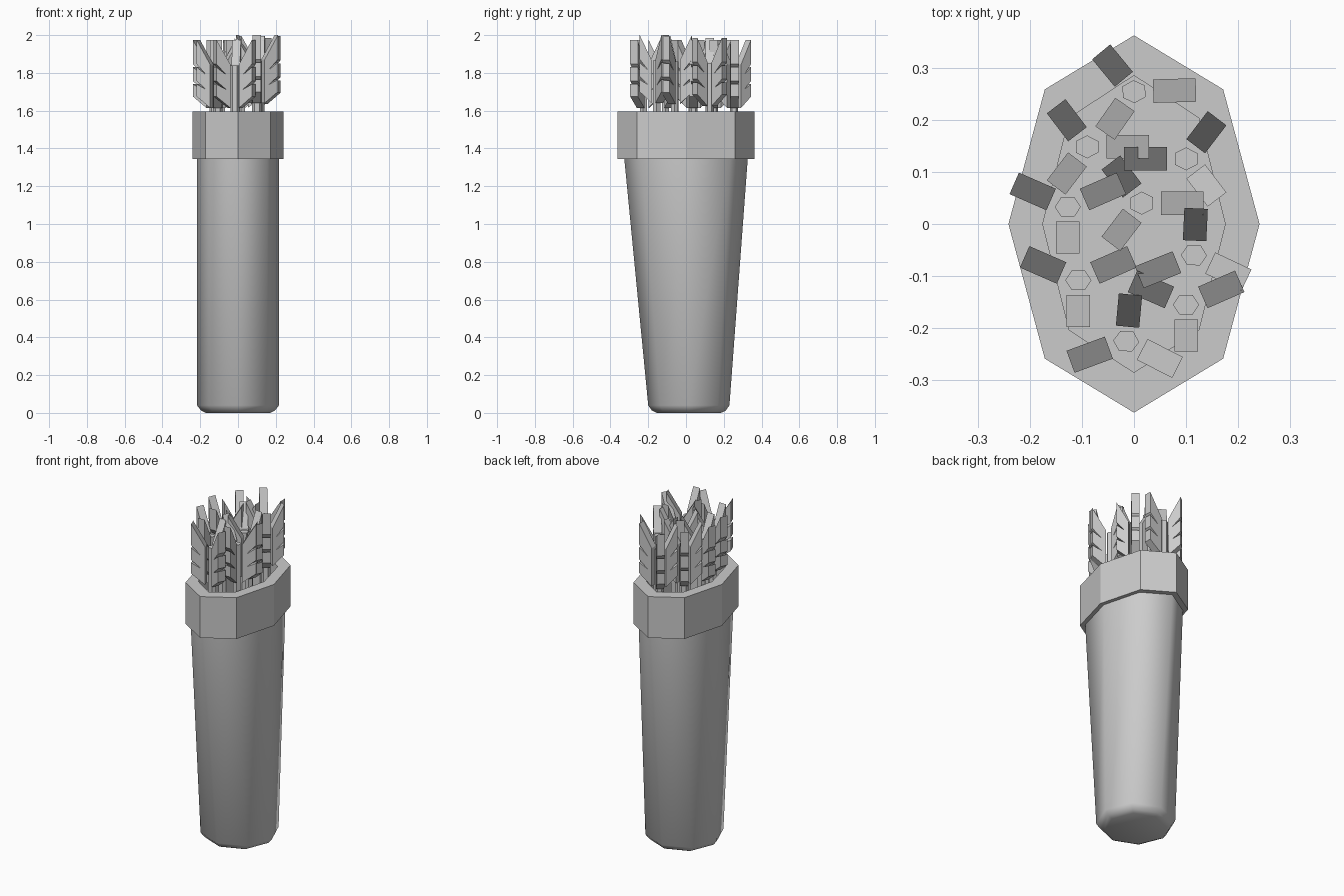
import bpy, bmesh, math
from mathutils import Vector

if "Cube" in bpy.data.objects:
    bpy.data.objects.remove(bpy.data.objects["Cube"])

grey = bpy.data.materials.new("plain_grey")
grey.diffuse_color = (0.6, 0.6, 0.6, 1)
grey.use_nodes = True
grey.node_tree.nodes["Principled BSDF"].inputs["Base Color"].default_value = grey.diffuse_color


def finish(bm, name, smooth=None):
    bmesh.ops.recalc_face_normals(bm, faces=bm.faces)
    mesh = bpy.data.meshes.new(name)
    bm.to_mesh(mesh)
    bm.free()
    mesh.materials.append(grey)
    ob = bpy.data.objects.new(name, mesh)
    bpy.context.collection.objects.link(ob)
    if smooth:
        bpy.context.view_layer.objects.active = ob
        ob.select_set(True)
        bpy.ops.object.shade_smooth_by_angle(angle=math.radians(smooth))
        ob.select_set(False)
    return ob


def octagon(bm, rx, ry, z, cy=0):
    """Ring of eight points with points on both axes."""
    ring = [(1, 0), (.71, .714), (0, 1), (-.71, .714),
            (-1, 0), (-.71, -.714), (0, -1), (.71, -.714)]
    return [bm.verts.new((x * rx, y * ry + cy, z)) for x, y in ring]


def loft(bm, rings):
    """Bridge rings in order and cap both ends."""
    for a, b in zip(rings, rings[1:]):
        n = len(a)
        for i in range(n):
            bm.faces.new((a[i], a[(i + 1) % n], b[(i + 1) % n], b[i]))
    bm.faces.new(rings[0])
    bm.faces.new(rings[-1])


# tapered body with a chamfered base
bm = bmesh.new()
loft(bm, [octagon(bm, rx, ry, z, cy) for rx, ry, z, cy in (
    (.17, .17, 0, .015), (.195, .195, .012, .015),
    (.217, .215, .04, .015), (.217, .328, 1.36, 0))])
finish(bm, "quiver_body", 65)

# thick collar with a recessed opening
bm = bmesh.new()
loft(bm, [octagon(bm, rx, ry, z) for rx, ry, z in (
    (.21, .32, 1.345), (.241, .362, 1.345), (.241, .362, 1.595),
    (.175, .285, 1.595), (.175, .285, 1.38))])
finish(bm, "quiver_rim")

# vane outline: (fraction from shaft to tip, height), with two notches
VANE = [(0, 1.615), (1, 1.675), (1, 1.74), (.3, 1.712), (1, 1.757),
        (1, 1.83), (.3, 1.79), (1, 1.847), (1, 1.975), (0, 1.845)]


def add_vane(bm, centre, angle, lift):
    # spread is wider across the quiver than front to back
    spread = Vector((1.32 * math.cos(angle), math.sin(angle), 0))
    side = Vector((-spread.y, spread.x, 0)).normalized() * .0225
    layers = []
    for s in (-1, 1):
        layers.append([bm.verts.new(centre + spread * (.028 + .062 * f)
                                    + side * s + Vector((0, 0, z + lift)))
                       for f, z in VANE])
    loft(bm, layers)


# arrows: centre x, centre y, turn in degrees, extra height
ARROWS = [(0, .254, 2, 0), (-.09, .148, 0, 0), (.10, .125, 60, .01),
          (-.127, .033, 30, 0), (.015, .04, 0, 0), (.115, -.06, 88, .02),
          (-.107, -.108, 30, 0), (.10, -.155, 30, .025), (-.015, -.225, 86, 0)]

for n, (x, y, turn, lift) in enumerate(ARROWS, 1):
    centre = Vector((x, y, 0))
    # shaft
    bm = bmesh.new()
    loft(bm, [[bm.verts.new((x + .025 * math.cos(a), y + .022 * math.sin(a), z))
               for a in (math.radians(turn + 60 * k + 30) for k in range(6))]
              for z in (1.3, 1.84 + lift)])
    finish(bm, f"arrow_shaft_{n}")
    # three notched vanes
    bm = bmesh.new()
    for k in range(3):
        add_vane(bm, centre, math.radians(turn + 120 * k), lift)
    finish(bm, f"arrow_fletching_{n}")
